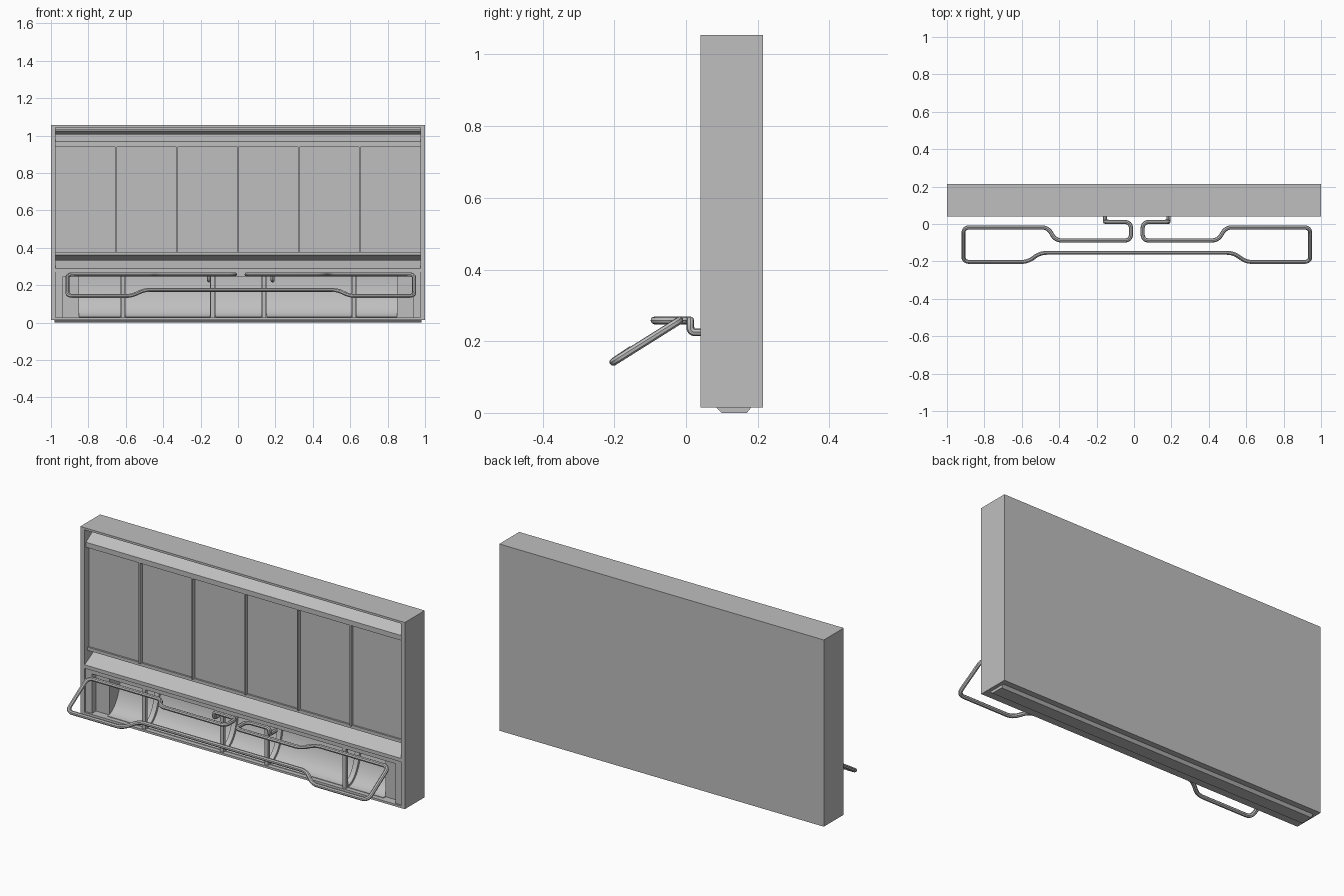
import bpy, bmesh, math
from mathutils import Vector

old = bpy.data.objects.get("Cube")
if old:
    bpy.data.objects.remove(old, do_unlink=True)

grey = bpy.data.materials.new("plain grey")
grey.use_nodes = True
COLOUR = (0.52, 0.52, 0.52, 1)
grey.diffuse_color = COLOUR
grey.node_tree.nodes["Principled BSDF"].inputs["Base Color"].default_value = COLOUR


def finish(name, bm, smooth=False):
    bmesh.ops.recalc_face_normals(bm, faces=bm.faces)
    mesh = bpy.data.meshes.new(name)
    bm.to_mesh(mesh)
    bm.free()
    mesh.materials.append(grey)
    ob = bpy.data.objects.new(name, mesh)
    bpy.context.collection.objects.link(ob)
    if smooth:
        bpy.ops.object.select_all(action='DESELECT')
        ob.select_set(True)
        bpy.context.view_layer.objects.active = ob
        bpy.ops.object.shade_smooth_by_angle(angle=math.radians(35))
    return ob


def box(name, x0, x1, y0, y1, z0, z1):
    return prism(name, [(y0, z0), (y1, z0), (y1, z1), (y0, z1)], x0, x1)


def prism(name, profile, x0, x1, smooth=False):
    """Extrude a closed (y, z) outline along x."""
    bm = bmesh.new()
    face = bm.faces.new([bm.verts.new((x0, y, z)) for y, z in profile])
    ext = bmesh.ops.extrude_face_region(bm, geom=[face])
    moved = [v for v in ext["geom"] if isinstance(v, bmesh.types.BMVert)]
    bmesh.ops.translate(bm, verts=moved, vec=(x1 - x0, 0, 0))
    return finish(name, bm, smooth)


# Cabinet shell
FRONT, BACK, BASE, TOP, IN = 0.04, 0.215, 0.015, 1.055, 0.975
box("back_panel", -1, 1, 0.195, BACK, BASE, TOP)
box("top_panel", -IN, IN, FRONT, 0.195, TOP - 0.012, TOP)
box("bottom_panel", -IN, IN, FRONT, 0.195, BASE, BASE + 0.012)
for side, s in (("right", -1), ("left", 1)):
    box(side + "_side_panel", s * IN, s, FRONT, 0.195, BASE, TOP)
prism("plinth", [(0.085, BASE), (0.1, 0), (0.17, 0), (0.182, BASE)], -0.98, 0.98)

# Shutter board with narrow upright fins
box("shutter_board", -IN, IN, 0.08, 0.195, 0.36, 0.96)
for i in range(1, 6):
    x = -IN + i * IN / 3
    box("shutter_fin", x - 0.004, x + 0.004, 0.06, 0.08, 0.375, 0.94)

# Sloping rails above and below the shutter
prism("upper_rail", [(0.18, 0.94), (0.055, 0.94), (0.055, 0.968), (0.11, 1.005),
                     (0.11, 1.01), (0.085, 1.025), (0.085, 1.034), (0.18, 1.034)], -IN, IN)
prism("lower_rail", [(0.18, 0.27), (0.043, 0.27), (0.043, 0.29), (0.12, 0.332),
                     (0.12, 0.337), (0.095, 0.352), (0.07, 0.36), (0.07, 0.378), (0.18, 0.378)], -IN, IN)

# Lower bay frame and end blocks
box("bay_lintel", -IN, IN, 0.05, 0.195, 0.247, 0.27)
for side, s in (("right", -1), ("left", 1)):
    box(side + "_bay_jamb", s * 0.935, s * IN, 0.05, 0.195, 0.025, 0.25)
    box(side + "_end_block", s * 0.85, s * 0.935, 0.085, 0.195, 0.025, 0.25)


def scoop(inset):
    """Curved floor sweeping up into the rear wall."""
    pts = []
    for k in range(13):
        a = math.pi / 2 * k / 12
        pts.append((0.065 + (0.115 - inset) * math.sin(a),
                    0.03 + inset + 0.2 * (1 - math.cos(a))))
    return pts + [(0.18 - inset, 0.25), (0.197, 0.25), (0.197, 0.025), (0.065, 0.025)]


# Curved bay lining, its ribs and front posts
prism("bay_lining", scoop(0), -0.85, 0.85, True)
for x in (-0.615, -0.135, 0.14, 0.62):
    prism("lining_rib", scoop(0.012), x - 0.014, x + 0.014, True)
    box("bay_post", x - 0.011, x + 0.011, 0.05, 0.068, 0.025, 0.25)


def rounded(points, radius):
    """Round each inner corner of a path."""
    pts = [Vector(p) for p in points]
    out = [pts[0]]
    for a, b, c in zip(pts, pts[1:], pts[2:]):
        r = min(radius, (a - b).length * 0.45, (c - b).length * 0.45)
        p, q = b + (a - b).normalized() * r, b + (c - b).normalized() * r
        for k in range(7):
            t = k / 6
            out.append(p * (1 - t) ** 2 + b * 2 * t * (1 - t) + q * t * t)
    return out + [pts[-1]]


# Bent tube rack standing out from the bay
H, MID, LOW = 0.258, 0.175, 0.142
right_half = [(-0.155, 0.07, 0.225), (-0.155, 0.012, 0.225), (-0.155, 0.012, H),
              (-0.016, 0.01, H), (-0.016, -0.088, H), (-0.42, -0.088, H),
              (-0.46, -0.018, H), (-0.912, -0.018, H), (-0.912, -0.203, LOW),
              (-0.57, -0.203, LOW), (-0.5, -0.154, MID)]
left_half = [(0.03 - x, y, z) for x, y, z in reversed(right_half)]
path = rounded(right_half + left_half, 0.035)
curve = bpy.data.curves.new("tube_rack", 'CURVE')
curve.dimensions = '3D'
curve.bevel_depth = 0.011
curve.bevel_resolution = 2
curve.use_fill_caps = True
spline = curve.splines.new('POLY')
spline.points.add(len(path) - 1)
for point, co in zip(spline.points, path):
    point.co = (*co, 1)
curve.materials.append(grey)
rack = bpy.data.objects.new("tube_rack", curve)
bpy.context.collection.objects.link(rack)
bpy.ops.object.select_all(action='DESELECT')
rack.select_set(True)
bpy.context.view_layer.objects.active = rack
bpy.ops.object.convert(target='MESH')
bpy.ops.object.shade_smooth_by_angle(angle=math.radians(40))
